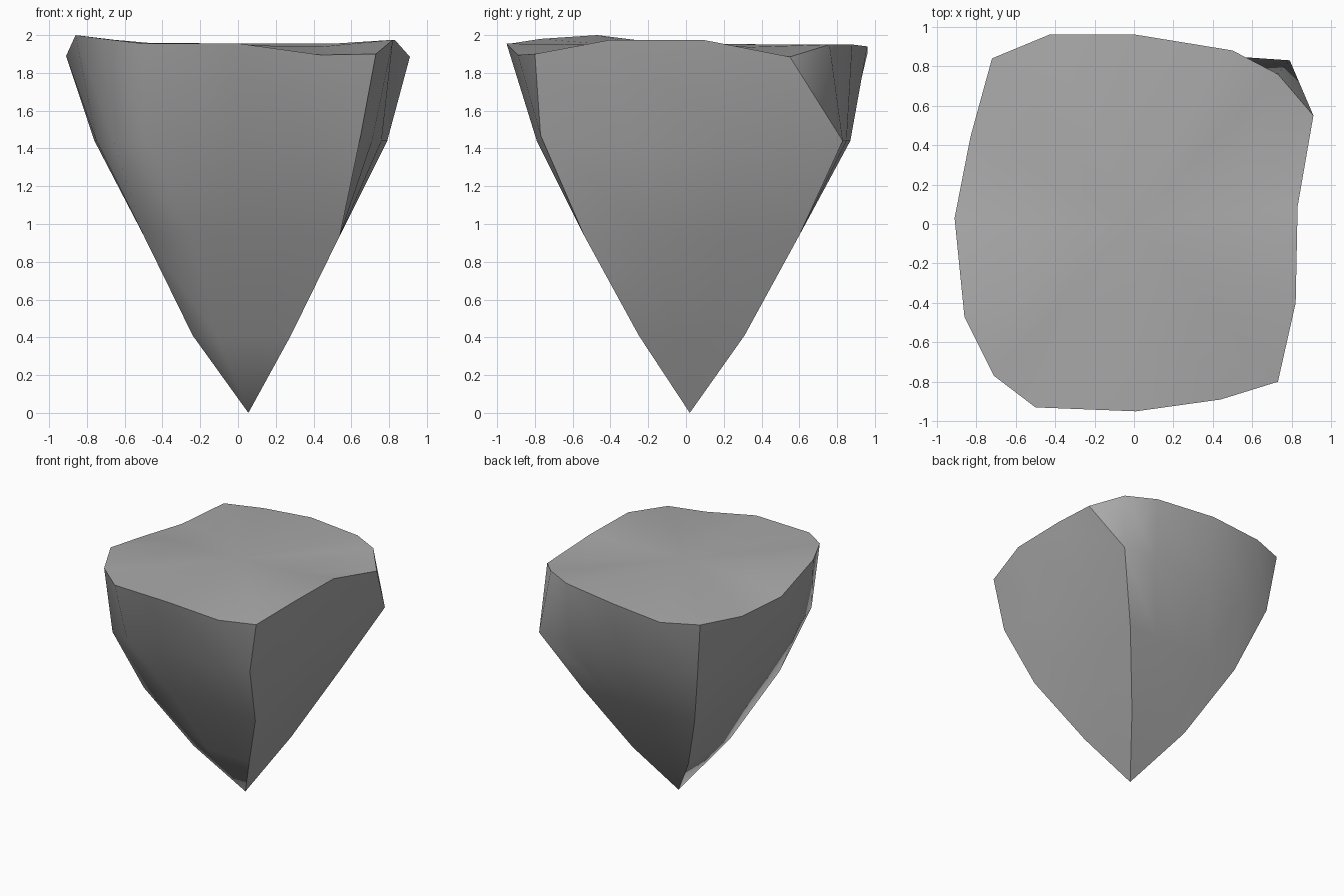
import bpy, bmesh
from mathutils import Vector

cube = bpy.data.objects.get("Cube")
if cube:
    bpy.data.objects.remove(cube)

# Uneven rim, anticlockwise from the front left corner
rim = [(.73, -.80, 1.90), (.82, -.40, 1.975), (.83, .09, 1.975), (.91, .55, 1.885),
       (.73, .76, 1.95), (.50, .88, 1.95), (.01, .96, 1.94), (-.43, .96, 1.90),
       (-.72, .84, 1.91), (-.83, .44, 1.86), (-.91, .03, 1.89), (-.86, -.47, 2.0),
       (-.71, -.77, 1.98), (-.50, -.93, 1.955), (.01, -.95, 1.955), (.44, -.89, 1.895)]

# Shoulder below the rim; the chipped corner shares one point
shoulder = [(.65, -.77), (.71, -.30), (.76, .25), (.79, .83), (.79, .83), (.50, .85),
            (0, .87), (-.40, .85), (-.66, .79), (-.73, .40), (-.76, 0), (-.75, -.45),
            (-.66, -.73), (-.48, -.79), (0, -.79), (.40, -.79)]
CORNERS = [0, 3, 8, 12, 16]


def square_ring(right, front, left, back, z):
    """Sixteen points spread along four sides, between the corner indices."""
    pts = [Vector(p) for p in ((right, front, z), (right, back, z),
                               (left, back, z), (left, front, z))]
    ring = []
    for side in range(4):
        start, end = CORNERS[side], CORNERS[side + 1]
        first = start
        if side == 1:
            ring.append(pts[1])      # repeat the chipped corner
            start, first = 4, 4
        for i in range(first, end):
            ring.append(pts[side].lerp(pts[(side + 1) % 4], (i - start) / (end - start)))
    return ring


tip = Vector((.055, .02, 0))
centre = Vector((0, 0, 1.955))
cap_ring = []
for p in rim:
    v = centre.lerp(Vector(p), .62)
    v.z = 1.95 + (p[2] - 1.95) * .2
    cap_ring.append(v)

rings = [cap_ring, rim,
         [(x, y, 1.47 if i == 0 else 1.44) for i, (x, y) in enumerate(shoulder)],
         square_ring(.54, -.54, -.50, .60, .94),
         square_ring(.28, -.25, -.24, .31, .41)]

bm = bmesh.new()
loops = [[bm.verts.new(p) for p in ring] for ring in rings]
top, bottom = bm.verts.new(centre), bm.verts.new(tip)

# Walls and cap
for upper, lower in zip(loops, loops[1:]):
    for i in range(16):
        j = (i + 1) % 16
        bm.faces.new((upper[i], lower[i], lower[j], upper[j]))
for i in range(16):
    j = (i + 1) % 16
    bm.faces.new((top, loops[0][i], loops[0][j]))
    bm.faces.new((bottom, loops[-1][j], loops[-1][i]))

for f in bm.faces:
    f.smooth = True


def sharpen(a, b):
    edge = bm.edges.get((a, b))
    if edge:
        edge.smooth = False


# Hard edges: the rim and three of the four corners
for i in range(16):
    sharpen(loops[1][i], loops[1][(i + 1) % 16])
for corner in (0, 3, 8):
    column = [ring[corner] for ring in loops[1:]] + [bottom]
    for a, b in zip(column, column[1:]):
        sharpen(a, b)
# The chipped corner's columns coincide, so its twin edges are hard as well
twin = [ring[4] for ring in loops[2:]] + [bottom]
for a, b in zip(twin, twin[1:]):
    sharpen(a, b)

bmesh.ops.remove_doubles(bm, verts=bm.verts, dist=.001)
bmesh.ops.recalc_face_normals(bm, faces=bm.faces)
mesh = bpy.data.meshes.new("rock_wedge")
bm.to_mesh(mesh)
bm.free()

# Plain grey stone
stone = bpy.data.materials.new("stone grey")
stone.use_nodes = True
colour = (.40, .40, .40, 1)
stone.diffuse_color = colour
stone.node_tree.nodes["Principled BSDF"].inputs["Base Color"].default_value = colour
mesh.materials.append(stone)

rock = bpy.data.objects.new("rock_wedge", mesh)
bpy.context.collection.objects.link(rock)
